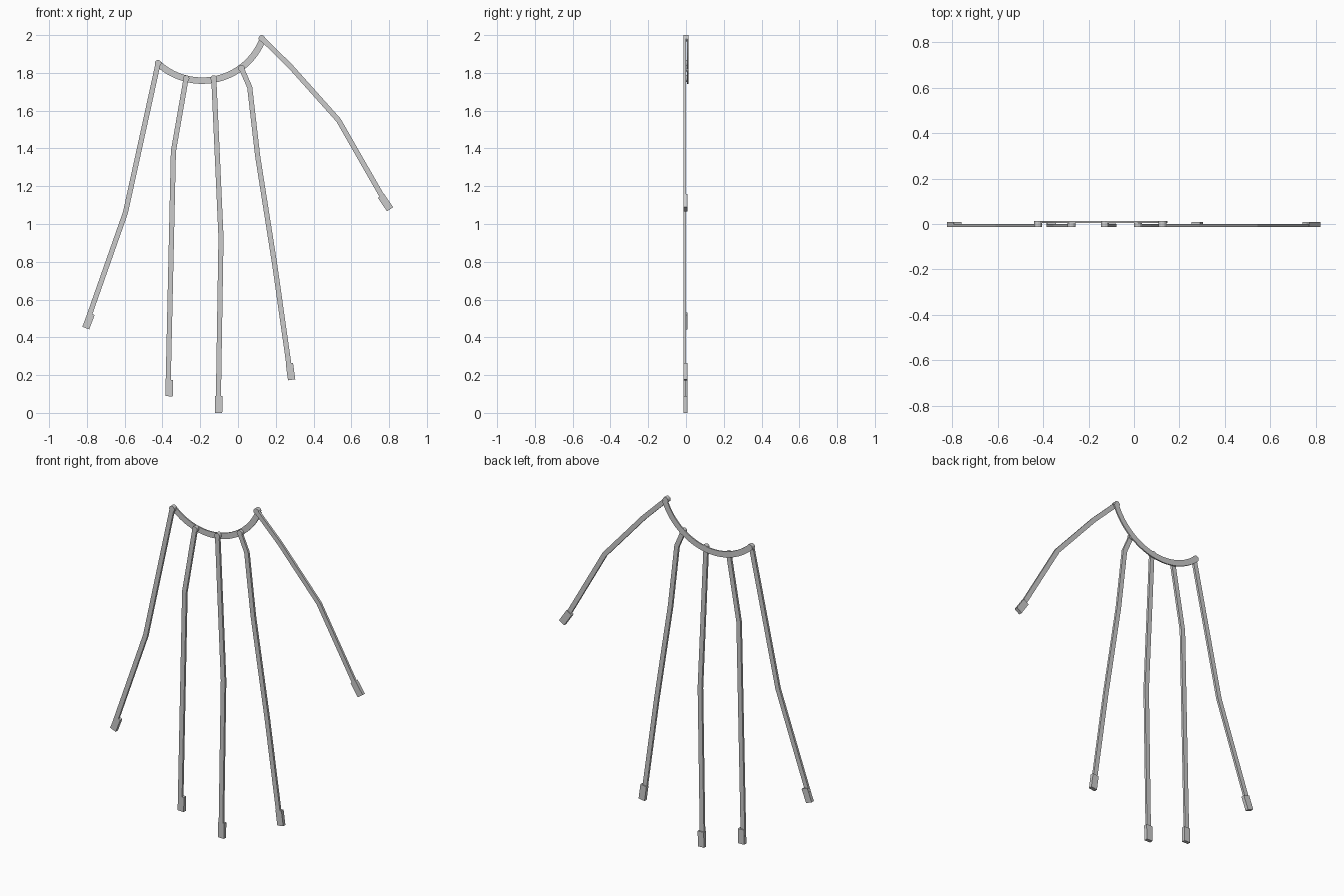
import bpy, bmesh, math
from mathutils import Vector

cube = bpy.data.objects.get("Cube")
if cube:
    bpy.data.objects.remove(cube, do_unlink=True)

grey = bpy.data.materials.new("light_grey")
grey.use_nodes = True
colour = (0.6, 0.6, 0.6, 1)
grey.diffuse_color = colour
grey.node_tree.nodes["Principled BSDF"].inputs["Base Color"].default_value = colour

FRONT, BACK = -0.0125, 0.0125


def finish(name, bm):
    bmesh.ops.recalc_face_normals(bm, faces=bm.faces)
    mesh = bpy.data.meshes.new(name)
    bm.to_mesh(mesh)
    bm.free()
    mesh.materials.append(grey)
    obj = bpy.data.objects.new(name, mesh)
    bpy.context.collection.objects.link(obj)
    return obj


def strip(name, path, width, y0, y1):
    """Mitred rectangular bar following an (x, z) path, from depth y0 to y1."""
    pts = [Vector(p) for p in path]
    bm = bmesh.new()
    rings = []
    for i, p in enumerate(pts):
        before = (p - pts[i - 1]).normalized() if i else None
        after = (pts[i + 1] - p).normalized() if i < len(pts) - 1 else None
        before, after = before or after, after or before
        tangent = (before + after).normalized()
        side = Vector((-tangent.y, tangent.x)) * (width / 2 / tangent.dot(after))
        a, b = p + side, p - side
        rings.append([bm.verts.new(c) for c in (
            (a.x, y0, a.y), (b.x, y0, b.y), (b.x, y1, b.y), (a.x, y1, a.y))])
    for r, s in zip(rings, rings[1:]):
        for k in range(4):
            n = (k + 1) % 4
            bm.faces.new((r[k], r[n], s[n], s[k]))
    bm.faces.new(rings[0])
    bm.faces.new(rings[-1])
    return finish(name, bm)


def pin(name, x, z, radius):
    """Short round pin joining a strand to the curved band behind it."""
    bm = bmesh.new()
    bmesh.ops.create_cone(bm, cap_ends=True, segments=12, radius1=radius,
                          radius2=radius, depth=BACK - FRONT)
    for v in bm.verts:
        v.co = (x + v.co.x, v.co.z, z + v.co.y)
    return finish(name, bm)


# Curved band along the top, behind the strands
cx, cz, radius = -0.19, 2.104, 0.345
start, end = math.radians(227), math.radians(339)
arc = [start + (end - start) * i / 28 for i in range(29)]
strip("curved_band", [(cx + radius * math.cos(a), cz + radius * math.sin(a)) for a in arc],
      0.034, 0.005, BACK)

# Each strand: its path from the top down, then the tip block's two end centres
strands = {
    "outer_right": ([(-0.423, 1.851), (-0.596, 1.06), (-0.81, 0.452)],
                    [(-0.777, 0.525), (-0.806, 0.449)]),
    "inner_right": ([(-0.275, 1.77), (-0.342, 1.385), (-0.371, 0.092)],
                    [(-0.363, 0.174), (-0.365, 0.088)]),
    "middle": ([(-0.128, 1.77), (-0.09, 0.93), (-0.105, 0.002)],
               [(-0.101, 0.09), (-0.103, 0.0)]),
    "inner_left": ([(0.018, 1.825), (0.062, 1.724), (0.104, 1.36), (0.194, 0.787), (0.28, 0.18)],
                   [(0.272, 0.262), (0.284, 0.175)]),
    "outer_left": ([(0.126, 1.983), (0.277, 1.835), (0.532, 1.55), (0.798, 1.085)],
                   [(0.757, 1.149), (0.805, 1.078)]),
}
for label, (path, tip) in strands.items():
    strip(label + "_strand", path, 0.027, FRONT, 0.001)
    strip(label + "_tip", tip, 0.039, FRONT, 0.008)
    pin(label + "_pin", *path[0], 0.0175)
